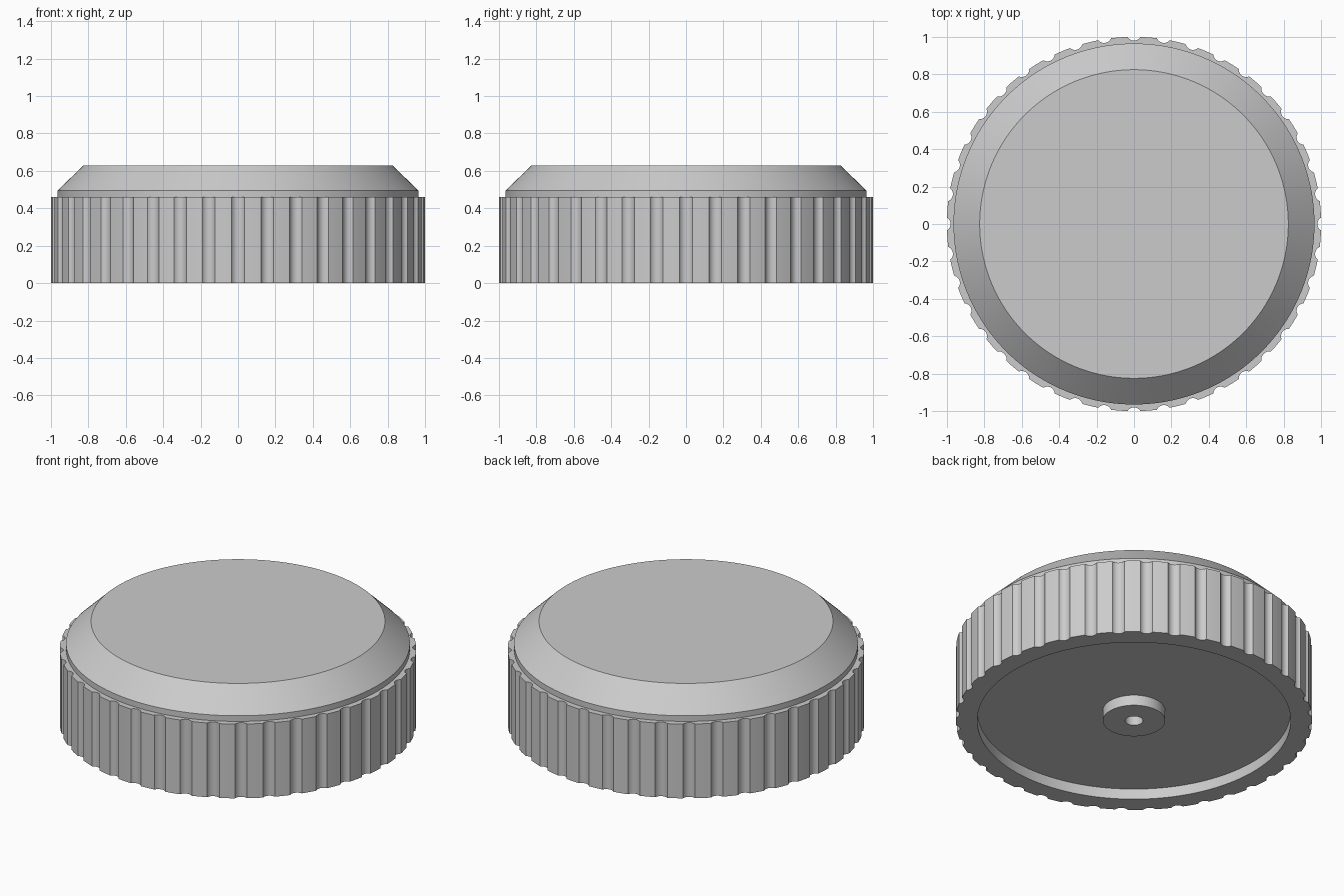
import bpy, bmesh
from math import acos, atan2, cos, sin, hypot, pi, radians

cube = bpy.data.objects.get("Cube")
if cube:
    bpy.data.objects.remove(cube, do_unlink=True)

# Plain grey material
grey = bpy.data.materials.new("grey")
grey.use_nodes = True
colour = (0.6, 0.6, 0.6, 1)
grey.diffuse_color = colour
grey.node_tree.nodes["Principled BSDF"].inputs["Base Color"].default_value = colour

# Scalloped outline: one round groove followed by one ridge, repeated
TEETH, OUTER, CUT, ARC, RIDGE = 40, 1.0006, 0.04, 8, 4
AXIS = OUTER + 0.02
half = acos((AXIS ** 2 + CUT ** 2 - OUTER ** 2) / (2 * AXIS * CUT))
pitch = 2 * pi / TEETH

tooth = []
for i in range(ARC + 1):
    t = half * (2 * i / ARC - 1)
    x, y = AXIS - CUT * cos(t), CUT * sin(t)
    tooth.append((atan2(y, x), hypot(x, y)))
edge = tooth[-1][0]
for i in range(1, RIDGE):
    tooth.append((edge + (pitch - 2 * edge) * i / RIDGE, OUTER))
outline = [(a + k * pitch, r) for k in range(TEETH) for a, r in tooth]

# Cross-section from the blind shaft hole, round the outside, to the top face
GRIP = None  # takes the scalloped outline instead of a plain circle
section = [
    (0.05, 0.3), (0.05, 0), (0.175, 0), (0.175, 0.065),   # hole and boss
    (0.88, 0.065), (0.88, 0),                             # underside recess
    (GRIP, 0), (GRIP, 0.46),                              # grooved grip
    (0.965, 0.46), (0.965, 0.495), (0.825, 0.63),         # collar and bevel
]

bm = bmesh.new()
rings = []
for radius, z in section:
    rings.append([bm.verts.new(((radius or r) * cos(a), (radius or r) * sin(a), z))
                  for a, r in outline])
n = len(outline)
for low, high in zip(rings, rings[1:]):
    for i in range(n):
        j = (i + 1) % n
        bm.faces.new((low[i], low[j], high[j], high[i]))
bm.faces.new(rings[0][::-1])
bm.faces.new(rings[-1])
bmesh.ops.recalc_face_normals(bm, faces=bm.faces[:])

mesh = bpy.data.meshes.new("knob")
bm.to_mesh(mesh)
bm.free()
mesh.materials.append(grey)
knob = bpy.data.objects.new("knob", mesh)
bpy.context.collection.objects.link(knob)

# Smooth round walls, crisp edges
bpy.ops.object.select_all(action='DESELECT')
knob.select_set(True)
bpy.context.view_layer.objects.active = knob
bpy.ops.object.shade_smooth_by_angle(angle=radians(30))
